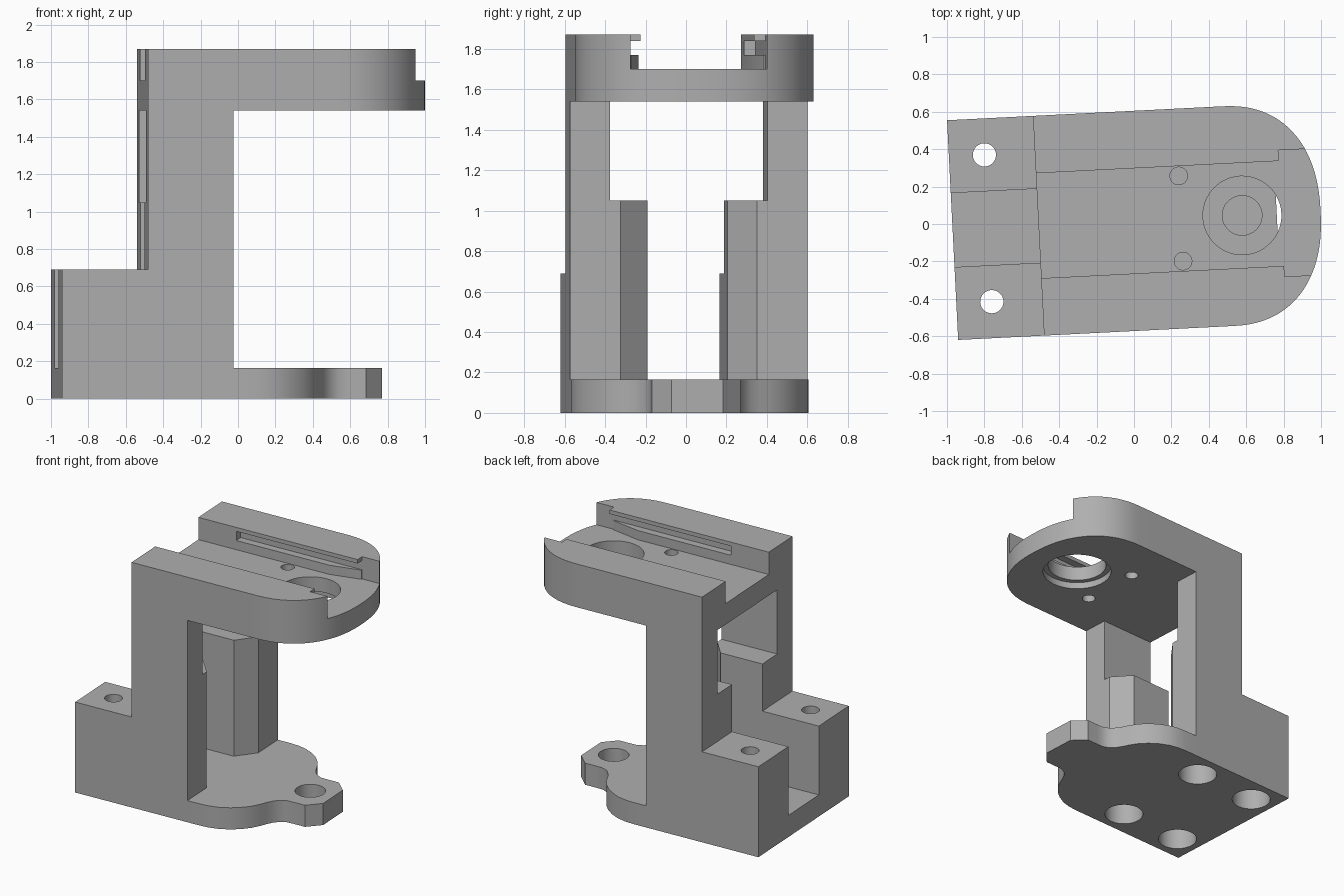
import bpy, bmesh, math
from mathutils import Matrix

cube = bpy.data.objects.get("Cube")
if cube:
    bpy.data.objects.remove(cube)

W = 0.588                              # half width of the body
BACK, REAR, FRONT = -0.97, -0.51, -0.054
FLOOR, STEP, LEDGE, UNDER, RAIL, TOP = 0.165, 0.69, 1.05, 1.54, 1.70, 1.87

grey = bpy.data.materials.new("plain grey")
grey.use_nodes = True
grey.diffuse_color = (0.43, 0.43, 0.43, 1)
grey.node_tree.nodes["Principled BSDF"].inputs["Base Color"].default_value = (0.43, 0.43, 0.43, 1)


def prism(name, half, z0, z1):
    """Extrude an outline, given for one side and mirrored across y."""
    pts = [(x, -y) for x, y in half] + [(x, y) for x, y in reversed(half) if y > 0]
    bm = bmesh.new()
    low = bm.faces.new([bm.verts.new((x, y, z0)) for x, y in pts])
    up = bmesh.ops.extrude_face_region(bm, geom=[low])
    verts = [v for v in up["geom"] if isinstance(v, bmesh.types.BMVert)]
    bmesh.ops.translate(bm, vec=(0, 0, z1 - z0), verts=verts)
    bmesh.ops.recalc_face_normals(bm, faces=bm.faces)
    return finish(name, bm)


def box(name, x0, x1, half, z0, z1):
    return prism(name, [(x0, half), (x1, half)], z0, z1)


def drill(name, x, y, r, z0, z1):
    bm = bmesh.new()
    bmesh.ops.create_cone(bm, cap_ends=True, segments=48, radius1=r, radius2=r, depth=z1 - z0,
                          matrix=Matrix.Translation((x, y, (z0 + z1) / 2)))
    return finish(name, bm)


def finish(name, bm):
    me = bpy.data.meshes.new(name)
    bm.to_mesh(me)
    bm.free()
    me.materials.append(grey)
    ob = bpy.data.objects.new(name, me)
    bpy.context.collection.objects.link(ob)
    return ob


def combine(body, tool, operation):
    tool.hide_render = True
    mod = body.modifiers.new("join", "BOOLEAN")
    mod.operation, mod.solver, mod.object = operation, "EXACT", tool
    bpy.context.view_layer.objects.active = body
    bpy.ops.object.modifier_apply(modifier=mod.name)
    bpy.data.objects.remove(tool)


# Base plate with rounded shoulders and a front tab
body = prism("bracket_body", [
    (BACK, W), (0.05, W), (0.12, 0.582), (0.19, 0.565), (0.26, 0.53), (0.32, 0.485), (0.37, 0.43),
    (0.405, 0.37), (0.425, 0.325), (0.45, 0.28), (0.485, 0.243), (0.53, 0.222), (0.58, 0.22),
    (0.675, 0.22), (0.765, 0.128)], 0, FLOOR)

# Rear block, column and rounded top plate
nose = [(REAR, W)]
for i in range(25):
    a = math.pi / 2 * (1 - i / 24)
    nose.append((0.5 + 0.5 * max(math.cos(a), 0) ** (2 / 2.3), W * max(math.sin(a), 0) ** (2 / 2.3)))
nose[-1] = (1.0, 0)
for part in (box("rear_block", BACK, FRONT, W, 0, STEP),
             box("column", REAR, FRONT, W, 0, TOP),
             prism("top_plate", nose, UNDER, TOP)):
    combine(body, part, "UNION")

# Channel between the pillars, the window above it and the top rail slot
cutters = [
    prism("channel", [(-1.1, 0.198), (-0.168, 0.198), (FRONT, 0.337), (-0.03, 0.366)], FLOOR, LEDGE),
    box("window", -0.6, -0.03, 0.39, LEDGE, UNDER),
    box("rail_groove", -0.6, 1.1, 0.281, RAIL, 2),
    box("rail_mouth", 0.79, 1.1, 0.338, RAIL, 2),
    box("rail_undercut", -0.2, 0.85, 0.338, 1.77, 1.84),
    prism("rail_lead_in", [(0.4, 0.27), (0.56, 0.281), (0.79, 0.33), (0.85, 0.33)], RAIL, 1.79),
    drill("large_hole", 0.58, 0, 0.21, 1.4, 1.8),
    drill("large_recess", 0.58, 0, 0.247, 1.4, 1.59),
    drill("tab_socket", 0.58, 0, 0.106, 0.06, 0.3),
]
# Screw holes on both sides
for s in (-1, 1):
    cutters += [
        drill("screw_hole", -0.78, s * 0.393, 0.062, -0.1, 0.8),
        drill("rear_counterbore", -0.78, s * 0.393, 0.138, -0.1, 0.3),
        drill("front_counterbore", -0.25, s * 0.393, 0.138, -0.1, 0.3),
        drill("pin_hole", 0.252, s * 0.228, 0.047, 1.4, 1.8),
    ]
for cutter in cutters:
    combine(body, cutter, "DIFFERENCE")

# Slight turn of the whole bracket
body.rotation_euler.z = math.radians(2.9)
body.location = (-0.001, 0.0165, 0)
bpy.ops.object.select_all(action="DESELECT")
body.select_set(True)
bpy.context.view_layer.objects.active = body
bpy.ops.object.shade_smooth_by_angle(angle=math.radians(25))
